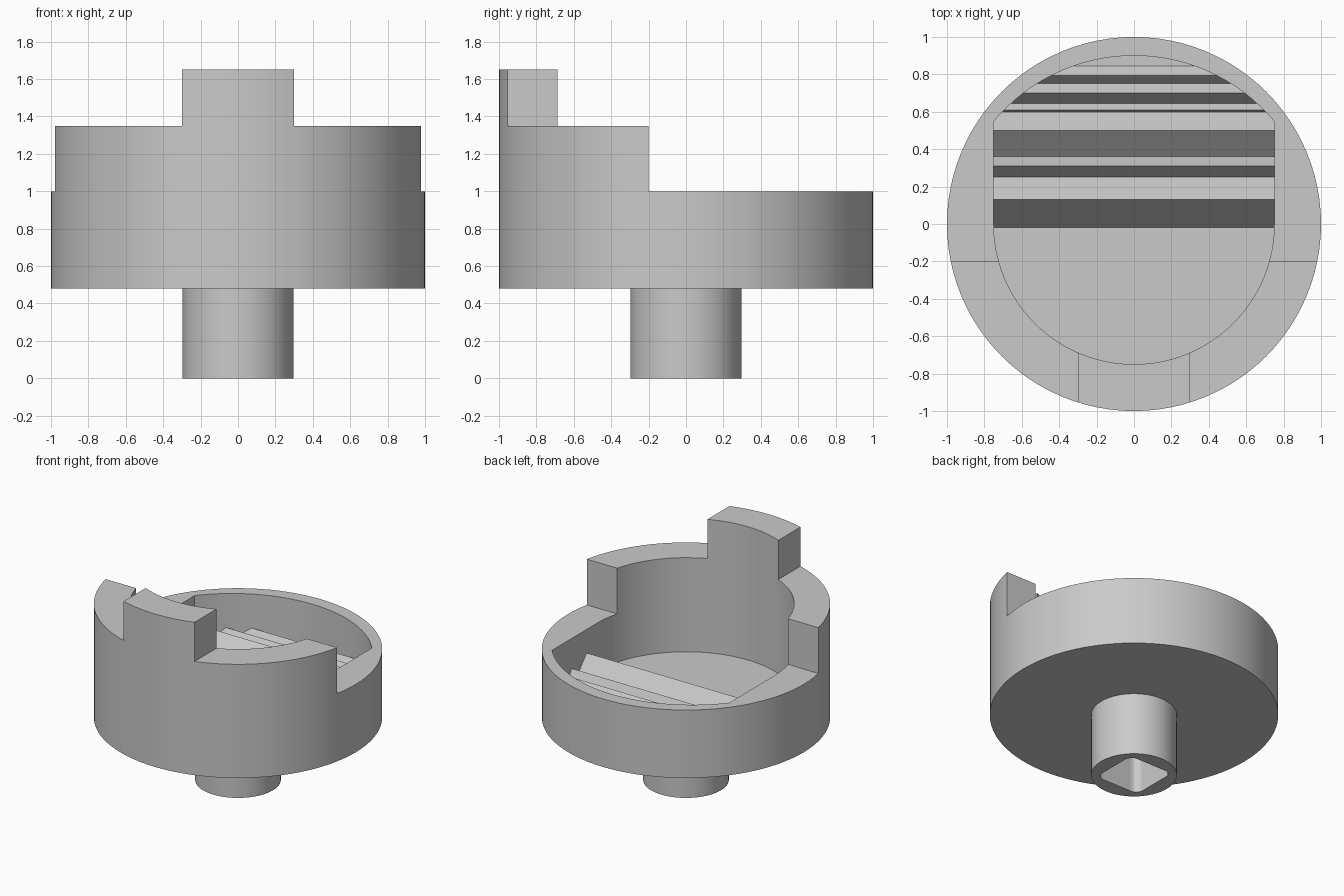
import bpy, bmesh, math
from mathutils import Vector

if "Cube" in bpy.data.objects:
    bpy.data.objects.remove(bpy.data.objects["Cube"])

grey = bpy.data.materials.new("plain_grey")
grey.diffuse_color = (0.59, 0.59, 0.59, 1)
grey.use_nodes = True
grey.node_tree.nodes["Principled BSDF"].inputs["Base Color"].default_value = grey.diffuse_color


def prism(name, points, low, high, axis="z"):
    """Closed outline extruded along z (points x, y) or along x (points y, z)."""
    bm = bmesh.new()
    place = (lambda a, b: (a, b, low)) if axis == "z" else (lambda a, b: (low, a, b))
    face = bm.faces.new([bm.verts.new(place(a, b)) for a, b in points])
    out = bmesh.ops.extrude_face_region(bm, geom=[face])
    shift = Vector((0, 0, high - low)) if axis == "z" else Vector((high - low, 0, 0))
    bmesh.ops.translate(bm, vec=shift,
                        verts=[v for v in out["geom"] if isinstance(v, bmesh.types.BMVert)])
    bmesh.ops.recalc_face_normals(bm, faces=bm.faces)
    mesh = bpy.data.meshes.new(name)
    bm.to_mesh(mesh)
    bm.free()
    mesh.materials.append(grey)
    obj = bpy.data.objects.new(name, mesh)
    bpy.context.collection.objects.link(obj)
    return obj


def box(name, x0, x1, y0, y1, z0, z1):
    return prism(name, [(x0, y0), (x1, y0), (x1, y1), (x0, y1)], z0, z1)


def arc(radius, start, end, steps, cy=0.0):
    angles = [math.radians(start + (end - start) * i / steps) for i in range(steps + 1)]
    return [(radius * math.cos(a), cy + radius * math.sin(a)) for a in angles]


def cut(target, cutter):
    """Subtract the cutter, then throw it away."""
    mod = target.modifiers.new("cut", "BOOLEAN")
    mod.operation = "DIFFERENCE"
    mod.solver = "EXACT"
    mod.object = cutter
    bpy.context.view_layer.objects.active = target
    bpy.ops.object.modifier_apply(modifier=mod.name)
    bpy.data.objects.remove(cutter)


def smooth(obj):
    bpy.ops.object.select_all(action="DESELECT")
    obj.select_set(True)
    bpy.context.view_layer.objects.active = obj
    bpy.ops.object.shade_smooth_by_angle(angle=math.radians(20))


# Cup: solid drum, stepped down to a tall front wall and a drive tab
cup = prism("cup", arc(1.0, 0, 360, 96)[:-1], 0.48, 1.65)
cut(cup, box("rear_step", -1.2, 1.2, -0.2, 1.2, 1.0, 2.0))
for side in (-1, 1):
    x0, x1 = sorted((side * 0.3, side * 1.2))
    cut(cup, box("side_step", x0, x1, -1.2, 0.1, 1.35, 2.0))

# Cavity: round at the front, straight sides and a shallow arc at the back
half = math.degrees(math.asin(0.75 / 0.975))
outline = arc(0.75, 180, 360, 48) + arc(0.975, 90 - half, 90 + half, 30, cy=-0.075)
cavity = prism("cavity", outline, 0.63, 2.2)

# Saw-toothed ridges left standing on the rear of the cavity floor
teeth = [(-0.02, 0.63), (0.13, 0.82), (0.25, 0.68), (0.31, 0.77), (0.36, 0.68),
         (0.50, 0.81), (0.60, 0.69), (0.61, 0.71), (0.645, 0.665), (0.70, 0.74),
         (0.75, 0.68), (0.795, 0.74), (0.845, 0.68), (1.0, 0.68)]
ridges = prism("ridges", teeth + [(1.0, 0.55), (-0.02, 0.55)], -1.1, 1.1, axis="x")
cut(cavity, ridges)
cut(cup, cavity)
smooth(cup)

# Stem with a flat-sided shaft socket
stem = prism("stem", arc(0.297, 0, 360, 64)[:-1], 0.0, 0.485)
flat = 0.185
socket = [(max(-flat, min(flat, x)), max(-flat, min(flat, y)))
          for x, y in arc(0.235, 0, 360, 72)[:-1]]
cut(stem, prism("socket", socket, -0.1, 0.46))
smooth(stem)
